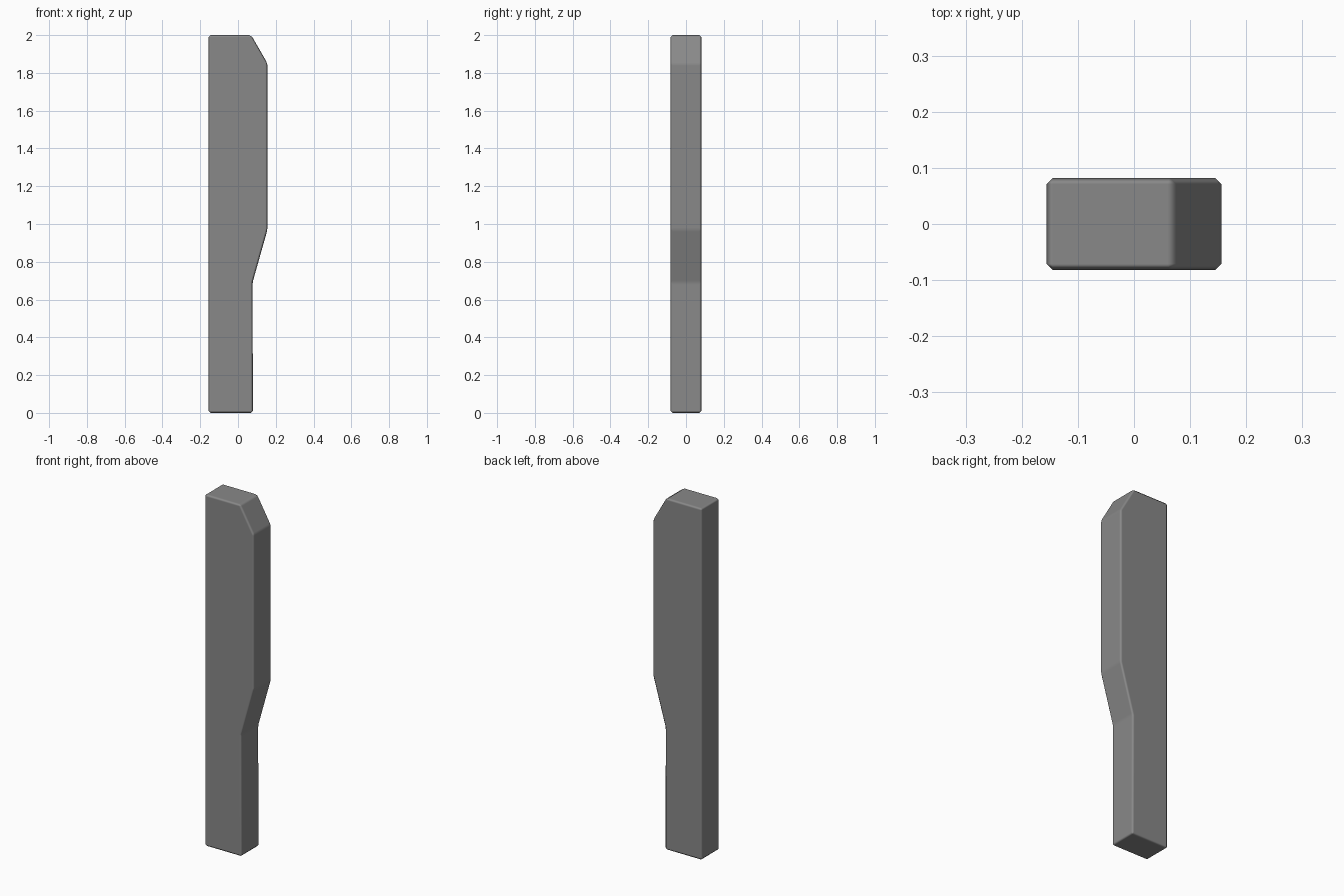
import bpy, bmesh

if "Cube" in bpy.data.objects:
    bpy.data.objects.remove(bpy.data.objects["Cube"])

HALF_DEPTH = 0.082

# Side profile (x, z): narrow grip, taper, wide upper part, clipped top corner
profile = [(-0.156, 0), (0.079, 0), (0.077, 0.69), (0.156, 0.97),
           (0.156, 1.85), (0.07, 2.0), (-0.156, 2.0)]

# Extrude the profile through the depth
bm = bmesh.new()
face = bm.faces.new([bm.verts.new((x, -HALF_DEPTH, z)) for x, z in profile])
extruded = bmesh.ops.extrude_face_region(bm, geom=[face])["geom"]
bmesh.ops.translate(bm, vec=(0, 2 * HALF_DEPTH, 0),
                    verts=[v for v in extruded if isinstance(v, bmesh.types.BMVert)])
bmesh.ops.recalc_face_normals(bm, faces=bm.faces)

mesh = bpy.data.meshes.new("plank")
bm.to_mesh(mesh)
bm.free()
plank = bpy.data.objects.new("plank", mesh)
bpy.context.collection.objects.link(plank)

# Dark grey surface
dark = bpy.data.materials.new("dark_grey")
dark.diffuse_color = (0.25, 0.25, 0.25, 1)
dark.use_nodes = True
dark.node_tree.nodes["Principled BSDF"].inputs["Base Color"].default_value = dark.diffuse_color
mesh.materials.append(dark)

# Small chamfer on every edge, with soft shading across it
for poly in mesh.polygons:
    poly.use_smooth = True
bevel = plank.modifiers.new("edge_chamfer", "BEVEL")
bevel.width = 0.011
bevel.segments = 1
bevel.limit_method = "ANGLE"
bevel.angle_limit = 0.1
bevel.harden_normals = True
